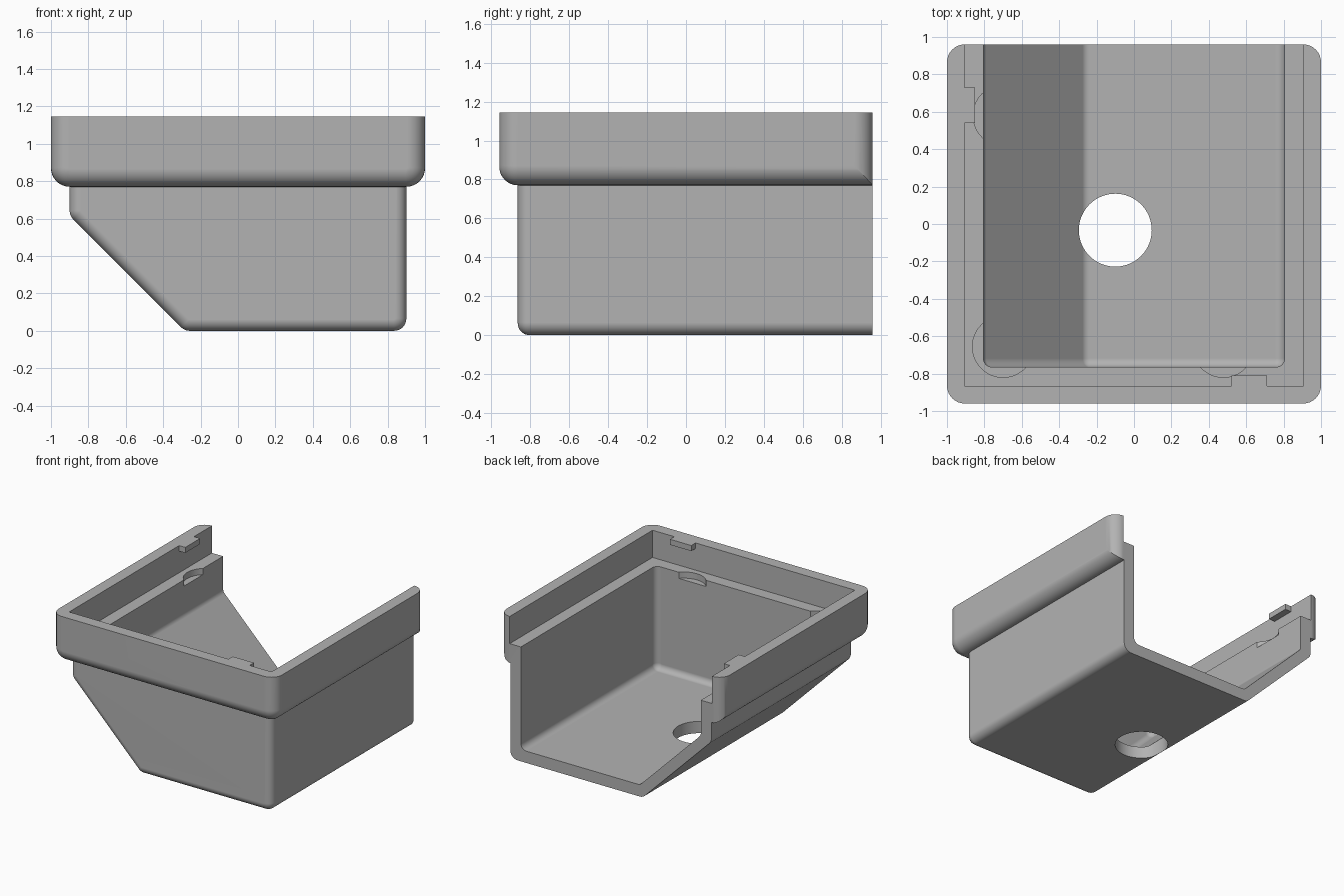
import bpy, bmesh, math
from mathutils import Vector

cube = bpy.data.objects.get("Cube")
if cube:
    bpy.data.objects.remove(cube)

TOP, LEDGE, RIM_BASE, BACK = 1.145, 0.925, 0.77, 0.96

grey = bpy.data.materials.new("plain grey")
grey.use_nodes = True
colour = (0.45, 0.45, 0.45, 1)
grey.diffuse_color = colour
grey.node_tree.nodes["Principled BSDF"].inputs["Base Color"].default_value = colour


def fillet(points, steps=8):
    """Round each (u, v, radius) corner of a closed outline."""
    out = []
    for i, (u, v, r) in enumerate(points):
        p = Vector((u, v))
        if not r:
            out.append(p)
            continue
        a = (Vector(points[i - 1][:2]) - p).normalized()
        b = (Vector(points[(i + 1) % len(points)][:2]) - p).normalized()
        half = a.angle(b) / 2
        centre = p + (a + b).normalized() * r / math.sin(half)
        start = p + a * r / math.tan(half) - centre
        end = p + b * r / math.tan(half) - centre
        sweep = start.angle(end)
        for k in range(steps + 1):
            t = k / steps
            out.append(centre + (start * math.sin((1 - t) * sweep)
                                 + end * math.sin(t * sweep)) / math.sin(sweep))
    return out


def prism(name, outline, low, high, axis="y", round_front=0):
    """Extrude an outline along y or z, optionally rounding its front edges."""
    def place(p, d):
        return (p.x, d, p.y) if axis == "y" else (p.x, p.y, d)
    bm = bmesh.new()
    rings = [[bm.verts.new(place(p, d)) for p in outline] for d in (low, high)]
    for ring in rings:
        bm.faces.new(ring)
    n = len(outline)
    for i in range(n):
        j = (i + 1) % n
        bm.faces.new((rings[0][i], rings[0][j], rings[1][j], rings[1][i]))
    bmesh.ops.recalc_face_normals(bm, faces=bm.faces)
    if round_front:
        crown = max(p.y for p in outline) - 1e-4
        front = [e for e in bm.edges if all(abs(v.co.y - low) < 1e-5 for v in e.verts)
                 and not all(v.co.z > crown for v in e.verts)]
        bmesh.ops.bevel(bm, geom=front, offset=round_front, segments=8,
                        profile=0.5, affect="EDGES", clamp_overlap=False)
        bmesh.ops.recalc_face_normals(bm, faces=bm.faces)
    mesh = bpy.data.meshes.new(name)
    bm.to_mesh(mesh)
    bm.free()
    mesh.materials.append(grey)
    obj = bpy.data.objects.new(name, mesh)
    bpy.context.collection.objects.link(obj)
    return obj


def box(name, x0, x1, y0, y1, z0, z1):
    corners = [Vector(c) for c in ((x0, y0), (x1, y0), (x1, y1), (x0, y1))]
    return prism(name, corners, z0, z1, "z")


def cylinder(name, x, y, r, z0, z1, sides=64):
    ring = [Vector((x + r * math.cos(math.tau * k / sides),
                    y + r * math.sin(math.tau * k / sides))) for k in range(sides)]
    return prism(name, ring, z0, z1, "z")


def combine(target, tool, operation):
    """Apply a boolean and discard the tool."""
    mod = target.modifiers.new(operation, "BOOLEAN")
    mod.operation, mod.object, mod.solver = operation, tool, "EXACT"
    bpy.ops.object.select_all(action="DESELECT")
    bpy.context.view_layer.objects.active = target
    target.select_set(True)
    bpy.ops.object.modifier_apply(modifier=mod.name)
    bpy.data.objects.remove(tool)


def hopper(name, side, slope_z, slope_x, floor, top, r, front):
    """Trough with one sloping lower side, running out through the back."""
    outline = fillet([(-side, top, 0), (-side, slope_z, r), (slope_x, floor, r),
                      (side, floor, r), (side, top, 0)])
    return prism(name, outline, front, 1.2, "y", r * 0.93)


# Rim band and lower body
rim_outline = fillet([(-1, TOP, 0), (-1, RIM_BASE, 0.1), (1, RIM_BASE, 0.1), (1, TOP, 0)])
housing = prism("housing", rim_outline, -BACK, 1.2, "y", 0.096)
combine(housing, hopper("body", 0.9, 0.615, -0.285, 0, 0.9, 0.065, -0.865), "UNION")

# Flat back with rounded rim corners
trim = fillet([(-1.0, -2, 0), (1.0, -2, 0), (1.0, BACK, 0.095), (-1.0, BACK, 0.095)])
combine(housing, prism("back_trim", trim, -1, 2, "z"), "INTERSECT")

# Rim opening, leaving two small catch tabs
opening = box("opening", -0.905, 0.905, -0.865, 1.3, LEDGE, 1.3)
combine(opening, box("side_tab", -1.1, -0.85, 0.54, 0.73, 1.1, 1.4), "DIFFERENCE")
combine(opening, box("front_tab", 0.52, 0.71, -1.1, -0.81, 1.1, 1.4), "DIFFERENCE")
combine(housing, opening, "DIFFERENCE")

# Inner cavity
combine(housing, hopper("cavity", 0.805, 0.64, -0.26, 0.095, 1.05, 0.05, -0.765), "DIFFERENCE")

# Round pockets in the ledge
for x, y in ((-0.7, -0.656), (0.478, -0.656), (-0.696, 0.58)):
    combine(housing, cylinder("pocket", x, y, 0.164, LEDGE - 0.05, LEDGE + 0.05), "DIFFERENCE")

# Drain hole
combine(housing, cylinder("drain", -0.1, -0.033, 0.195, -0.2, 0.4), "DIFFERENCE")

# Smooth fillets with crisp flat faces
bpy.ops.object.select_all(action="DESELECT")
bpy.context.view_layer.objects.active = housing
housing.select_set(True)
bpy.ops.object.shade_smooth_by_angle(angle=math.radians(30))
weighted = housing.modifiers.new("flat_normals", "WEIGHTED_NORMAL")
weighted.keep_sharp = True
